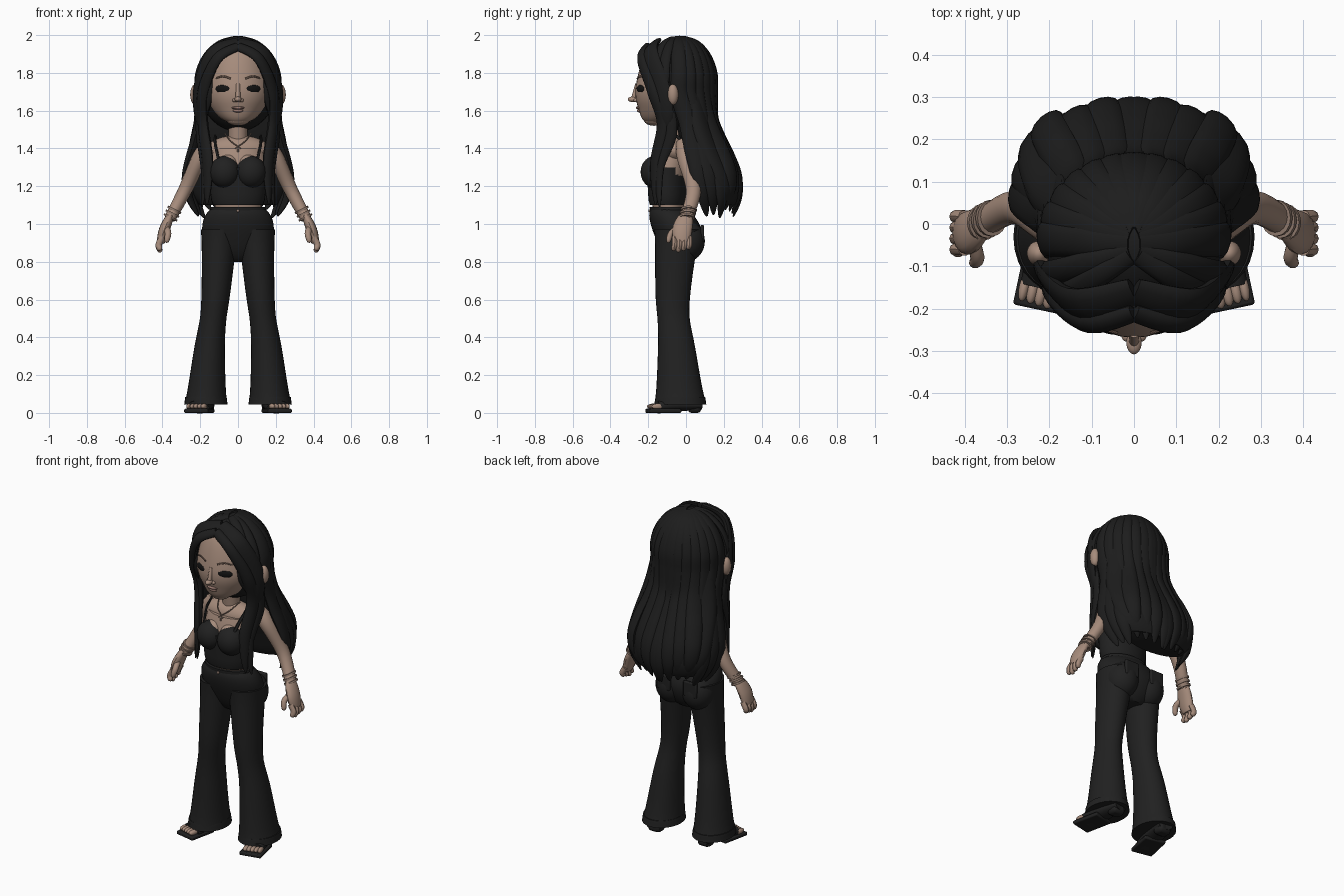
import bpy, bmesh, math, random
from math import sin, cos, pi, radians
from mathutils import Vector, Matrix

random.seed(4)
if "Cube" in bpy.data.objects:
    bpy.data.objects.remove(bpy.data.objects["Cube"], do_unlink=True)


def material(name, red, green, blue):
    made = bpy.data.materials.new(name)
    made.use_nodes = True
    made.diffuse_color = (red, green, blue, 1)
    shader = made.node_tree.nodes["Principled BSDF"]
    shader.inputs["Base Color"].default_value = (red, green, blue, 1)
    shader.inputs["Roughness"].default_value = .8
    return made


skin = material("skin", .38, .26, .2)
lip = material("lip rose", .3, .18, .15)
brow = material("brow brown", .2, .13, .1)
bronze = material("jewellery bronze", .27, .19, .15)
hair = material("hair black", .012, .012, .012)
cloth = material("clothing black", .015, .015, .015)
ink = material("eye black", .006, .006, .006)


def finish(name, bm, colour, mirror):
    bmesh.ops.recalc_face_normals(bm, faces=bm.faces[:])
    mesh = bpy.data.meshes.new(name)
    bm.to_mesh(mesh)
    bm.free()
    mesh.materials.append(colour)
    obj = bpy.data.objects.new(name, mesh)
    bpy.context.collection.objects.link(obj)
    if mirror:
        obj.modifiers.new("Mirror", "MIRROR").use_mirror_merge = False
    return obj


def spline(keys, steps):
    """Catmull-Rom curve through the keys."""
    points = []
    last = len(keys) - 1
    for i in range(last):
        quad = [keys[max(i - 1, 0)], keys[i], keys[i + 1], keys[min(i + 2, last)]]
        for k in range(steps):
            t = k / steps
            points.append(Vector([b + t * (c - a + t * (2 * a - 5 * b + 4 * c - d
                                  + t * (3 * (b - c) + d - a))) / 2
                                  for a, b, c, d in zip(*quad)]))
    return points + [Vector(keys[-1])]


def plain(t):
    return 1


def round_tip(t):
    return math.sqrt(max(1 - t ** 6, .01))


def lock_tip(t):
    return .6 + .4 * sin(pi * t / 2) - .9 * t ** 8


def sweep(name, colour, keys, size, shape=plain, mirror=False, flat=False,
          radial=False, sides=16, steps=6):
    """Elliptical skin along a path; shape scales the section from start to end."""
    points = spline(keys, steps)
    last = len(points) - 1
    bm = bmesh.new()
    rings = []
    for i, point in enumerate(points):
        tangent = points[min(i + 1, last)] - points[max(i - 1, 0)]
        tangent = Vector((0, 0, 1)) if flat else tangent.normalized()
        out = Vector((0, 1, 0))
        if radial:
            out = point - Vector((0, 0, min(point.z, 1.75)))
        depth = (out - tangent * out.dot(tangent)).normalized()
        side = tangent.cross(depth) * size[0] * shape(i / last)
        depth *= size[1] * shape(i / last)
        turns = [math.tau * k / sides for k in range(sides)]
        rings.append([bm.verts.new(point + side * cos(a) + depth * sin(a)) for a in turns])
    for low, high in zip(rings, rings[1:]):
        for k in range(sides):
            j = (k + 1) % sides
            bm.faces.new((low[k], low[j], high[j], high[k]))
    bm.faces.new(rings[0])
    bm.faces.new(rings[-1])
    return finish(name, bm, colour, mirror)


def placed(centre, size, turn):
    spin = Matrix.Rotation(radians(turn), 4, "Z")
    return Matrix.Translation(centre) @ spin @ Matrix.Diagonal((*size, 1))


def blob(name, colour, centre, size, mirror=False, turn=0):
    bm = bmesh.new()
    bmesh.ops.create_uvsphere(bm, u_segments=28, v_segments=18, radius=1,
                              matrix=placed(centre, size, turn))
    return finish(name, bm, colour, mirror)


def block(name, colour, centre, size, mirror=False, turn=0):
    bm = bmesh.new()
    bmesh.ops.create_cube(bm, size=1, matrix=placed(centre, size, turn))
    obj = finish(name, bm, colour, mirror)
    bevel = obj.modifiers.new("Bevel", "BEVEL")
    bevel.width = min(size) * .3
    bevel.segments = 2
    return obj


# Head and face
sweep("head", skin, [(0, -.16, 1.535), (0, -.1, 1.62), (0, -.075, 1.74), (0, -.065, 1.92)],
      size=(.182, .19), shape=lambda t: sin(.25 + 2.1 * t), flat=True, sides=36)
blob("chin", skin, centre=(0, -.17, 1.55), size=(.06, .052, .03))
sweep("nose_bridge", skin, [(0, -.255, 1.74), (0, -.275, 1.67)], size=(.012, .014))
blob("nose_tip", skin, centre=(0, -.28, 1.66), size=(.018, .028, .015))
blob("nostril", skin, centre=(.018, -.262, 1.655), size=(.012, .016, .01), mirror=True)
blob("upper_lip", lip, centre=(0, -.246, 1.615), size=(.034, .02, .009))
blob("lower_lip", lip, centre=(0, -.24, 1.6), size=(.028, .02, .01))
blob("eye", ink, centre=(.08, -.24, 1.715), size=(.043, .012, .022), mirror=True, turn=25)
sweep("eyebrow", brow, [(.04, -.258, 1.77), (.08, -.244, 1.782), (.12, -.217, 1.77)],
      size=(.005, .004), shape=round_tip, mirror=True, sides=8)
blob("ear", skin, centre=(.225, -.07, 1.685), size=(.028, .03, .055), mirror=True, turn=-15)

# Torso, neck and arms
sweep("torso", skin, [(0, -.09, 1.05), (0, -.1, 1.2), (0, -.07, 1.4)], size=(.15, .1),
      shape=lambda t: .9 + .1 * cos(5 * (t - .7)), flat=True, sides=32)
blob("shoulders", skin, centre=(0, -.06, 1.39), size=(.17, .08, .08))
sweep("neck", skin, [(0, -.06, 1.42), (0, -.08, 1.6)], size=(.05, .05), flat=True)
blob("chest", skin, centre=(.05, -.145, 1.31), size=(.055, .06, .06), mirror=True)
sweep("arm", skin, [(.14, 0, 1.42), (.2, 0, 1.35), (.28, .04, 1.18), (.36, 0, 1.03)],
      size=(.05, .055), shape=lambda t: 1 - .4 * t, mirror=True)
sweep("palm", skin, [(.36, 0, 1.04), (.39, -.02, .97), (.41, -.02, .9)], size=(.028, .052),
      shape=lambda t: .7 + .3 * sin(pi * t), mirror=True)
for i, name in enumerate(("index", "middle", "ring", "little")):
    y = -.06 + .026 * i
    drop = .01 * abs(i - 1)
    sweep(name + "_finger", skin, [(.4, y, .93), (.42, y, .89), (.41, y - .01, .85 + drop)],
          size=(.017, .015), shape=round_tip, mirror=True, sides=10)
sweep("thumb", skin, [(.38, -.04, .98), (.37, -.08, .95), (.38, -.095, .9)],
      size=(.017, .016), shape=round_tip, mirror=True, sides=10)

# Cropped top
sweep("bodice", cloth, [(0, -.1, 1.1), (0, -.1, 1.3)], size=(.156, .108),
      shape=lambda t: .84 + .16 * math.sqrt(t), flat=True, sides=32)
blob("cup", cloth, centre=(.07, -.165, 1.275), size=(.08, .075, .085), mirror=True, turn=12)
sweep("strap", cloth, [(.1, -.19, 1.33), (.12, -.13, 1.42), (.12, -.04, 1.46), (.1, .02, 1.3)],
      size=(.009, .006), mirror=True, radial=True, sides=8)

# Flared trousers
sweep("hips", cloth, [(0, -.03, .8), (0, -.04, .94), (0, -.09, 1.08)], size=(.19, .13),
      shape=lambda t: sin(.4 + 1.9 * t), flat=True, sides=32)
blob("buttock", cloth, centre=(.09, 0, .91), size=(.095, .1, .11), mirror=True)
sweep("waistband", cloth, [(0, -.08, 1.05), (0, -.09, 1.09)], size=(.152, .108),
      shape=lambda t: 1 - .05 * t, flat=True, sides=32)
sweep("leg", cloth, [(.17, -.03, .05), (.15, -.05, .35), (.12, -.07, .6), (.095, -.045, .97)],
      size=(.07, .085), shape=lambda t: 1 + 1.5 * abs(t - .55) ** 1.5,
      mirror=True, flat=True, sides=28)
sweep("hem", cloth, [(.17, -.03, .045), (.17, -.03, .085)], size=(.115, .138),
      shape=lambda t: 1 - .05 * t, mirror=True, flat=True, sides=28)
block("back_pocket", cloth, centre=(.09, .086, .95), size=(.09, .02, .09), mirror=True)
blob("button", bronze, centre=(0, -.193, 1.07), size=(.008, .006, .008))

# Open-toed heeled shoes
sweep("shoe", cloth, [(.165, .08, .04), (.19, -.05, .04), (.21, -.15, .03)],
      size=(.034, .06), shape=lambda t: .7 + .3 * sin(2 * t), mirror=True, radial=True)
block("sole", cloth, centre=(.205, -.12, .011), size=(.13, .17, .022), mirror=True, turn=12)
block("heel", cloth, centre=(.168, .045, .03), size=(.08, .07, .06), mirror=True)
for i in range(5):
    blob("toe", skin, centre=(.18 + .02 * i, -.175 + .006 * i, .034),
         size=(.016 - .001 * i, .032, .015), mirror=True, turn=12)

# Necklace and bracelets
sweep("necklace", bronze, [(.07, -.08, 1.48), (.04, -.14, 1.44), (0, -.16, 1.41)],
      size=(.003, .003), mirror=True, sides=6)
block("pendant_bar", bronze, centre=(0, -.165, 1.39), size=(.008, .008, .05))
block("pendant_arm", bronze, centre=(0, -.165, 1.4), size=(.03, .008, .008))
for i in range(3):
    x, y, z = .335 + .01 * i, .014 - .005 * i, 1.08 - .02 * i
    sweep("bracelet", bronze, [(x, y, z), (x + .005, y, z - .01)], size=(.039, .043),
          mirror=True, steps=1)

# Hair: cap, back mass and overlapping locks
blob("hair_cap", hair, centre=(0, -.04, 1.74), size=(.21, .195, .25))
sweep("hair_back", hair, [(0, .02, 1.75), (0, .06, 1.5), (0, .16, 1.25), (0, .18, 1.1)],
      size=(.25, .11), shape=lambda t: .8 + .3 * sin(pi * t ** 1.5), flat=True, sides=32)


def crown(turn):
    """Path over the skull from the parting down to ear height."""
    path = []
    for k in range(5):
        fall = radians(3 + 25 * k)
        path.append((.21 * sin(fall) * cos(turn),
                     -.05 + .2 * sin(turn) * (.15 + .85 * sin(fall)),
                     1.74 + .24 * cos(fall)))
    return path


def tail(turn, lift, swell):
    """Path that billows out behind the back, then tucks in."""
    path = []
    for k in range(6):
        u = k / 5
        reach = .21 + swell * sin(pi * u ** 1.5)
        path.append((reach * cos(turn), .1 * u + (reach - .06) * sin(turn),
                     1.55 + lift - .5 * u))
    return path


for degrees in range(4, 90, 14):
    turn = radians(degrees)
    path = crown(turn) + tail(turn, random.uniform(-.02, .03), random.uniform(.06, .095))
    sweep("back_lock", hair, path, size=(.056, .028), shape=lock_tip,
          mirror=True, radial=True, sides=12)
for i in range(2):
    path = crown(radians(-38 + 18 * i))
    path += [(.2, -.08, 1.5), (.175, -.14, 1.3), (.19 - .02 * i, -.14, 1.09 + .04 * i)]
    sweep("shoulder_lock", hair, path, size=(.04, .024), shape=lock_tip,
          mirror=True, radial=True, sides=12)
sweep("front_curtain", hair, [(0, -.21, 1.94), (.11, -.235, 1.875), (.185, -.175, 1.7),
                              (.185, -.12, 1.53), (.16, -.16, 1.32), (.165, -.16, 1.1)],
      size=(.042, .027), shape=lock_tip, mirror=True, radial=True, sides=12)
sweep("crown_curtain", hair, [(0, -.16, 1.96), (.13, -.19, 1.9), (.2, -.13, 1.7),
                              (.2, -.1, 1.5)],
      size=(.065, .026), shape=lock_tip, mirror=True, radial=True, sides=12)

# Smooth shading with crisp edges
for obj in bpy.context.collection.objects:
    if obj.type == "MESH":
        obj.select_set(True)
        bpy.context.view_layer.objects.active = obj
bpy.ops.object.shade_smooth_by_angle(angle=radians(40))
